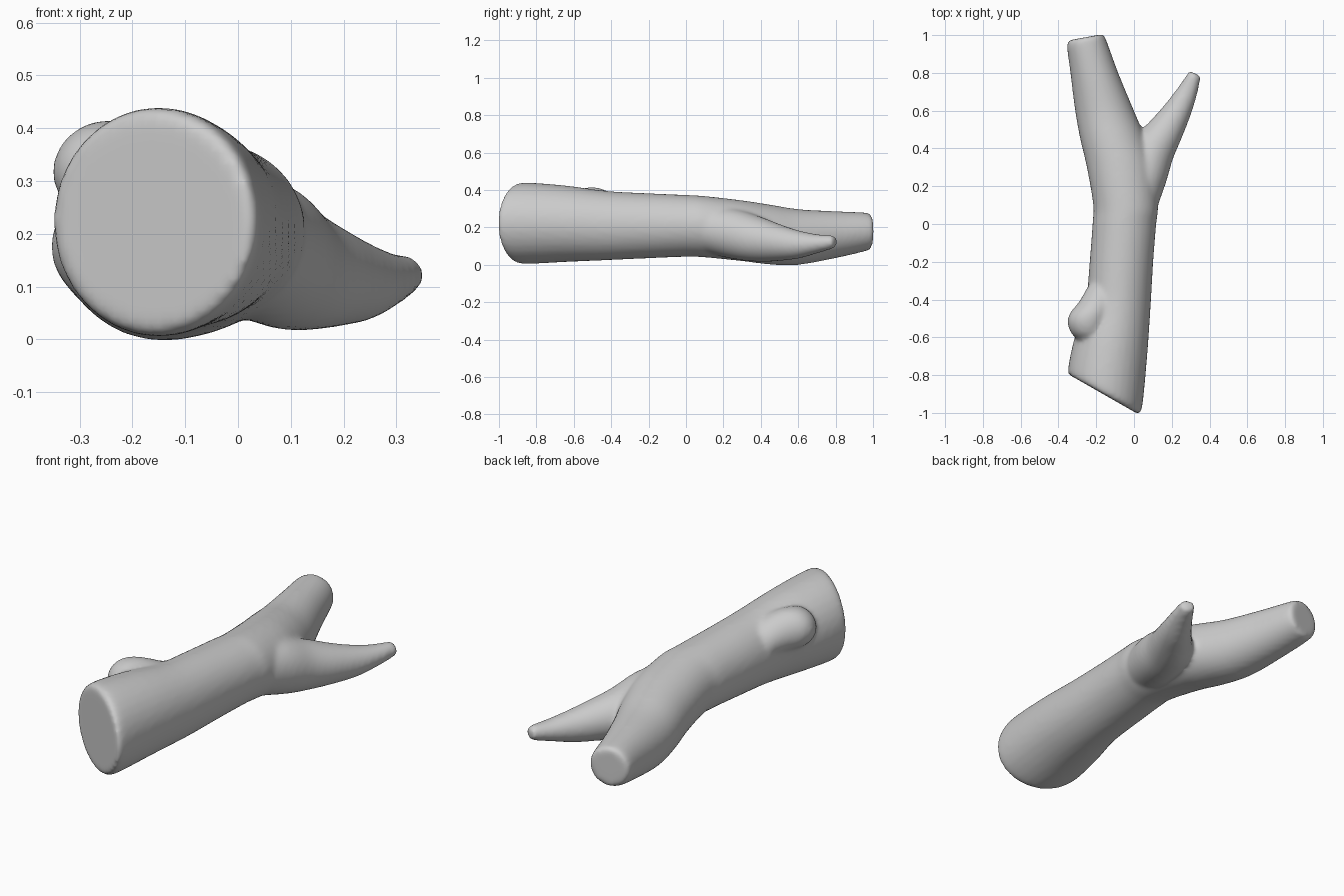
import bpy, bmesh, math
from mathutils import Vector

SIDES, STEPS = 32, 4


def catmull(a, b, c, d, t):
    return 0.5 * (2 * b + (c - a) * t + (2 * a - 5 * b + 4 * c - d) * t * t
                  + (3 * b - a - 3 * c + d) * t ** 3)


def loft(bm, sections):
    """Sections: left x, left y, right x, right y, low z, high z of an ellipse."""
    n = len(sections)
    smooth = []
    for i in range(n - 1):
        q = [sections[min(max(i + k, 0), n - 1)] for k in (-1, 0, 1, 2)]
        smooth += [[catmull(*v, s / STEPS) for v in zip(*q)] for s in range(STEPS)]
    smooth.append(sections[-1])
    rings = []
    for lx, ly, rx, ry, lo, hi in smooth:
        mid = Vector(((lx + rx) / 2, (ly + ry) / 2, (lo + hi) / 2))
        side = Vector(((rx - lx) / 2, (ry - ly) / 2, 0))
        up = Vector((0, 0, (hi - lo) / 2))
        rings.append([bm.verts.new(mid + side * math.cos(a) + up * math.sin(a))
                      for a in (2 * math.pi * k / SIDES for k in range(SIDES))])
    for a, b in zip(rings, rings[1:]):
        for k in range(SIDES):
            j = (k + 1) % SIDES
            bm.faces.new((a[k], a[j], b[j], b[k]))
    bm.faces.new(rings[0][::-1])
    bm.faces.new(rings[-1])


bm = bmesh.new()

# main trunk, from slanted thick cut to thin end
loft(bm, [
    (-0.330, -0.805, 0.025, -1.008, 0.025, 0.420),
    (-0.350, -0.775, 0.045, -0.960, 0.005, 0.440),
    (-0.315, -0.60, 0.070, -0.70, 0.015, 0.425),
    (-0.255, -0.40, 0.088, -0.44, 0.025, 0.395),
    (-0.235, -0.20, 0.102, -0.20, 0.035, 0.383),
    (-0.220, 0.0, 0.118, 0.0, 0.043, 0.374),
    (-0.216, 0.10, 0.128, 0.10, 0.040, 0.368),
    (-0.250, 0.30, 0.110, 0.30, 0.020, 0.345),
    (-0.285, 0.45, 0.062, 0.45, 0.002, 0.322),
    (-0.312, 0.60, 0.000, 0.60, 0.000, 0.298),
    (-0.337, 0.80, -0.083, 0.80, 0.036, 0.287),
    (-0.355, 0.94, -0.145, 0.97, 0.072, 0.280),
    (-0.345, 0.972, -0.162, 1.006, 0.085, 0.272),
])

# side branch
loft(bm, [
    (-0.140, 0.10, 0.110, 0.05, 0.070, 0.320),
    (-0.060, 0.30, 0.170, 0.22, 0.030, 0.300),
    (0.010, 0.46, 0.205, 0.34, 0.016, 0.255),
    (0.090, 0.55, 0.255, 0.46, 0.022, 0.215),
    (0.165, 0.635, 0.298, 0.57, 0.034, 0.184),
    (0.230, 0.72, 0.330, 0.67, 0.060, 0.165),
    (0.282, 0.795, 0.352, 0.765, 0.085, 0.158),
    (0.292, 0.812, 0.350, 0.785, 0.092, 0.152),
])

# knot on the upper left
loft(bm, [
    (-0.245, -0.33, -0.08, -0.33, 0.20, 0.350),
    (-0.290, -0.41, -0.10, -0.41, 0.21, 0.390),
    (-0.338, -0.47, -0.12, -0.47, 0.22, 0.412),
    (-0.352, -0.52, -0.14, -0.52, 0.22, 0.415),
    (-0.335, -0.575, -0.15, -0.575, 0.23, 0.400),
    (-0.300, -0.61, -0.16, -0.61, 0.25, 0.370),
])

bmesh.ops.recalc_face_normals(bm, faces=bm.faces)
mesh = bpy.data.meshes.new("forked_log")
bm.to_mesh(mesh)
bm.free()
log = bpy.data.objects.new("forked_log", mesh)
bpy.context.collection.objects.link(log)

# fuse the parts and soften the joints
fuse = log.modifiers.new("fuse", 'REMESH')
fuse.mode = 'VOXEL'
fuse.voxel_size = 0.012
fuse.use_smooth_shade = True
soften = log.modifiers.new("soften", 'SMOOTH')
soften.factor = 0.5
soften.iterations = 10
